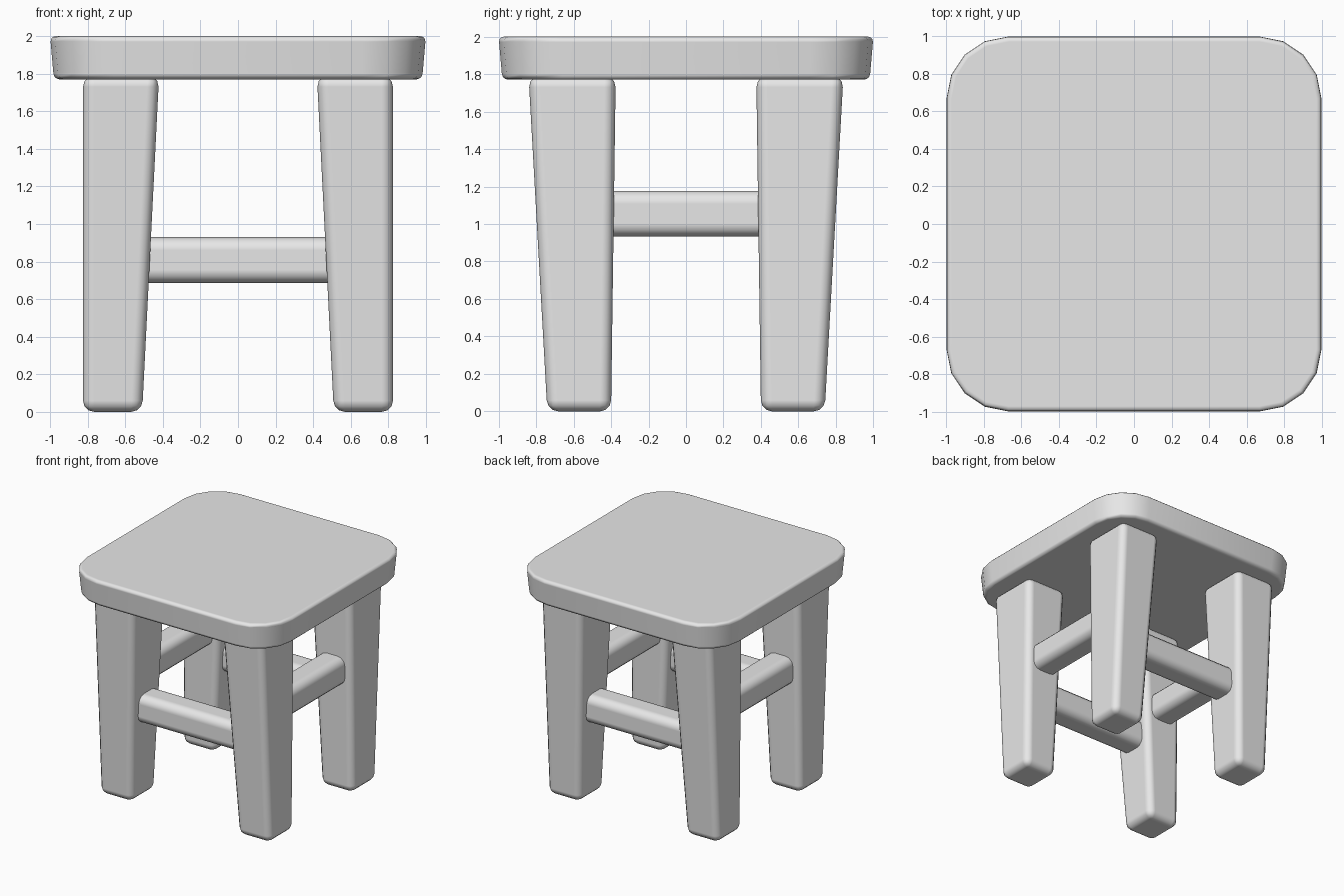
import bpy
import bmesh
from math import radians, sin, cos, pi

cube = bpy.data.objects.get("Cube")
if cube:
    bpy.data.objects.remove(cube, do_unlink=True)

# Single plain grey finish
grey = bpy.data.materials.new("plain grey")
grey.use_nodes = True
colour = (0.8, 0.8, 0.8, 1)
grey.diffuse_color = colour
grey.node_tree.nodes["Principled BSDF"].inputs["Base Color"].default_value = colour


def loft(name, lower, upper, bevel, segments=3):
    """Solid between two matching outlines, with softened edges."""
    bm = bmesh.new()
    low = [bm.verts.new(p) for p in lower]
    top = [bm.verts.new(p) for p in upper]
    bm.faces.new(low)
    bm.faces.new(top)
    n = len(low)
    for i in range(n):
        j = (i + 1) % n
        bm.faces.new((low[i], low[j], top[j], top[i]))
    bmesh.ops.recalc_face_normals(bm, faces=bm.faces)
    for face in bm.faces:
        face.smooth = True
    mesh = bpy.data.meshes.new(name)
    bm.to_mesh(mesh)
    bm.free()
    mesh.materials.append(grey)
    obj = bpy.data.objects.new(name, mesh)
    bpy.context.collection.objects.link(obj)
    mod = obj.modifiers.new("soft edges", "BEVEL")
    mod.width = bevel
    mod.segments = segments
    mod.limit_method = "ANGLE"
    mod.angle_limit = radians(40)
    mod.harden_normals = True
    return obj


def rect(x0, x1, y0, y1, z):
    return [(x0, y0, z), (x1, y0, z), (x1, y1, z), (x0, y1, z)]


def rounded_square(half, radius, z, steps=4):
    points = []
    for corner, (sx, sy) in enumerate([(1, 1), (-1, 1), (-1, -1), (1, -1)]):
        for k in range(steps + 1):
            a = (corner + k / steps) * pi / 2
            points.append((sx * (half - radius) + radius * cos(a),
                           sy * (half - radius) + radius * sin(a), z))
    return points


# Seat slab, slightly narrower underneath
loft("seat", rounded_square(0.98, 0.32, 1.77), rounded_square(1.0, 0.33, 2.0), 0.03)

# Four tapered legs
for sx, side in ((1, "left"), (-1, "right")):
    for sy, end in ((-1, "front"), (1, "back")):
        loft(f"{end}_{side}_leg",
             rect(sx * 0.51, sx * 0.825, sy * 0.40, sy * 0.74, 0),
             rect(sx * 0.42, sx * 0.825, sy * 0.375, sy * 0.84, 1.79), 0.06)

# Low rails across the front and back, high rails along the sides
half = 0.122


def section(centre, z):
    return [(centre + u * half, z + v * half)
            for u, v in ((-1, -1), (1, -1), (1, 1), (-1, 1))]


for s, end, side in ((-1, "front", "right"), (1, "back", "left")):
    low = section(s * 0.58, 0.808)
    loft(f"{end}_rail", [(-0.64, y, z) for y, z in low],
         [(0.64, y, z) for y, z in low], 0.07)
    high = section(s * 0.64, 1.055)
    loft(f"{side}_rail", [(x, -0.58, z) for x, z in high],
         [(x, 0.58, z) for x, z in high], 0.07)
